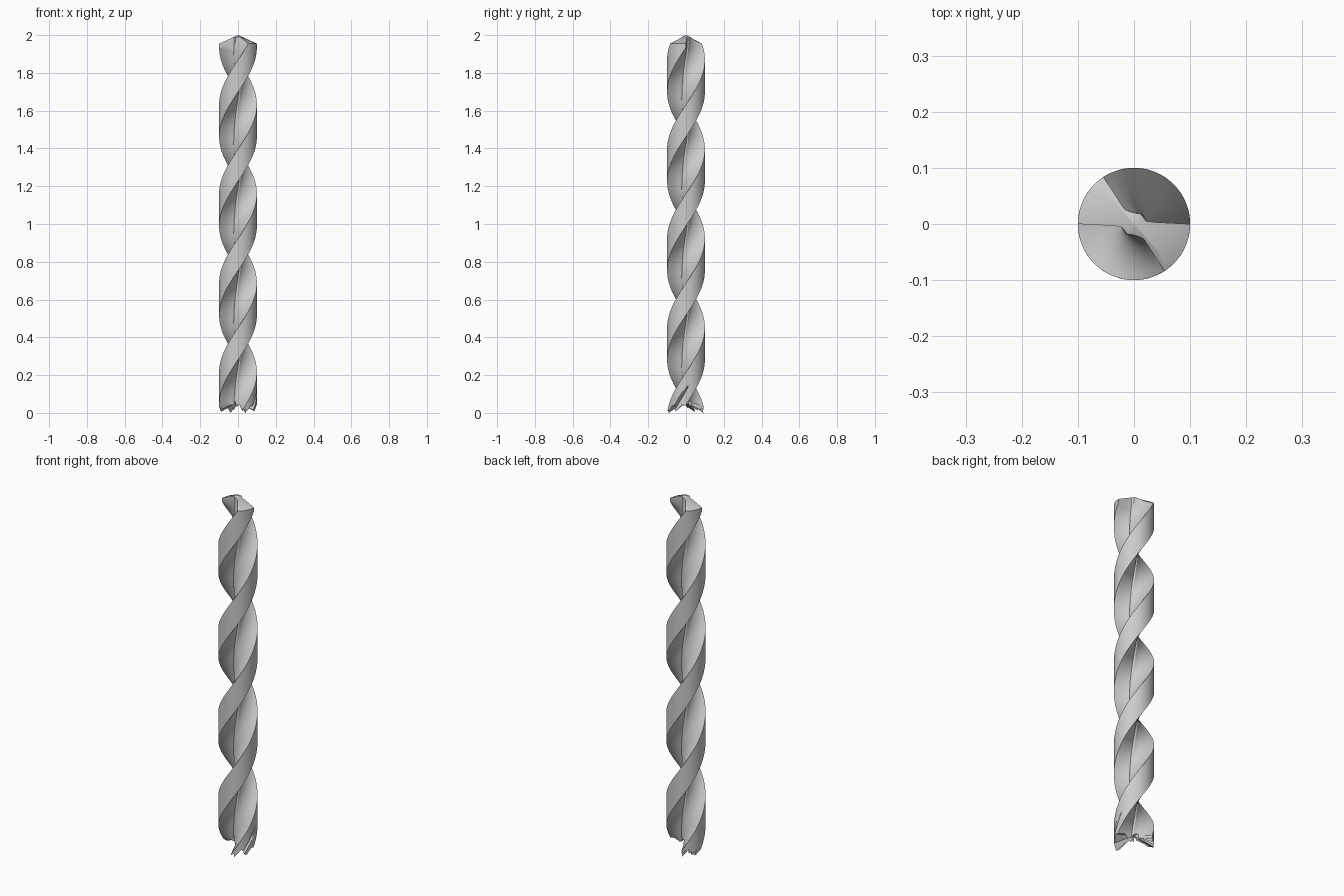
import bpy, bmesh, math, random
from mathutils import Vector
from mathutils.geometry import interpolate_bezier

if "Cube" in bpy.data.objects:
    bpy.data.objects.remove(bpy.data.objects["Cube"])
random.seed(4)

RADIUS = 0.1
HEIGHT = 2.0
TIP_SLOPE = 0.45                      # drop of the point cone per unit of radius
TWIST = math.tau / 0.945              # right-hand helix, radians per unit of height
LIP_BASE = 1.935                      # bottom of the upright cutting faces
BREAK_TOP = 0.17                      # the broken end lies below this height
RINGS, BREAK_RINGS = 110, 6

steel = bpy.data.materials.new("steel grey")
steel.use_nodes = True
grey = (0.6, 0.6, 0.6, 1)
steel.diffuse_color = grey
steel.node_tree.nodes["Principled BSDF"].inputs["Base Color"].default_value = grey


def half_outline():
    """Land arc, straight cutting lip and curved flute: (radius, angle, is_lip)."""
    steps = 16
    land = [(RADIUS, math.radians(-57 * (1 - i / steps)), i == steps)
            for i in range(steps + 1)]
    lip = [Vector(p) for p in ((0.08, 0.001), (0.06, 0.002), (0.04, 0.003), (0.022, 0.005))]
    flute = interpolate_bezier(Vector((0.012, 0.018)), Vector((-0.02, 0.02)),
                               Vector((-0.05, 0.045)), Vector((-0.054, 0.081)), 13)[:-1]
    inner = [(p.length, math.atan2(p.y, p.x), True) for p in lip]
    inner += [(p.length, math.atan2(p.y, p.x), False) for p in flute]
    return land + inner


def column(radius, angle, is_lip, bottom):
    """One helical line of points from the tip down to the broken end."""
    tip = HEIGHT - TIP_SLOPE * radius
    start = LIP_BASE if is_lip else tip
    heights = [LIP_BASE + (BREAK_TOP - LIP_BASE) * i / RINGS for i in range(RINGS + 1)]
    heights += [BREAK_TOP + (bottom - BREAK_TOP) * (i + 1) / BREAK_RINGS
                for i in range(BREAK_RINGS)]
    points = [(radius * math.cos(angle), radius * math.sin(angle), tip)]
    for z in heights:
        a = angle + TWIST * (z - start)
        points.append((radius * math.cos(a), radius * math.sin(a), z))
    return points


bm = bmesh.new()
columns = []
for half in range(2):
    for i, (r, a, is_lip) in enumerate(half_outline()):
        # Ragged fracture, with one deep split in the first land
        bottom = random.uniform(0.005, 0.045) + 0.03 * (1 - r / RADIUS)
        if i == 4:
            bottom = 0.0
        if half == 0 and i in (9, 10):
            bottom = 0.14
        points = column(r, a + half * math.pi, is_lip, bottom)
        columns.append([bm.verts.new(p) for p in points])

# Twisted side walls, cone point and fracture face
tip_centre = bm.verts.new((0, 0, HEIGHT))
break_centre = bm.verts.new((0, 0, 0.06))
for j, here in enumerate(columns):
    after = columns[(j + 1) % len(columns)]
    for k in range(len(here) - 1):
        bm.faces.new((here[k], here[k + 1], after[k + 1], after[k]))
    bm.faces.new((tip_centre, here[0], after[0]))
    bm.faces.new((break_centre, after[-1], here[-1]))
bmesh.ops.recalc_face_normals(bm, faces=bm.faces)

mesh = bpy.data.meshes.new("twisted_drill_bit")
bm.to_mesh(mesh)
bm.free()
mesh.materials.append(steel)
drill = bpy.data.objects.new("twisted_drill_bit", mesh)
bpy.context.collection.objects.link(drill)
bpy.ops.object.select_all(action="DESELECT")
drill.select_set(True)
bpy.context.view_layer.objects.active = drill
bpy.ops.object.shade_smooth_by_angle(angle=math.radians(30))
